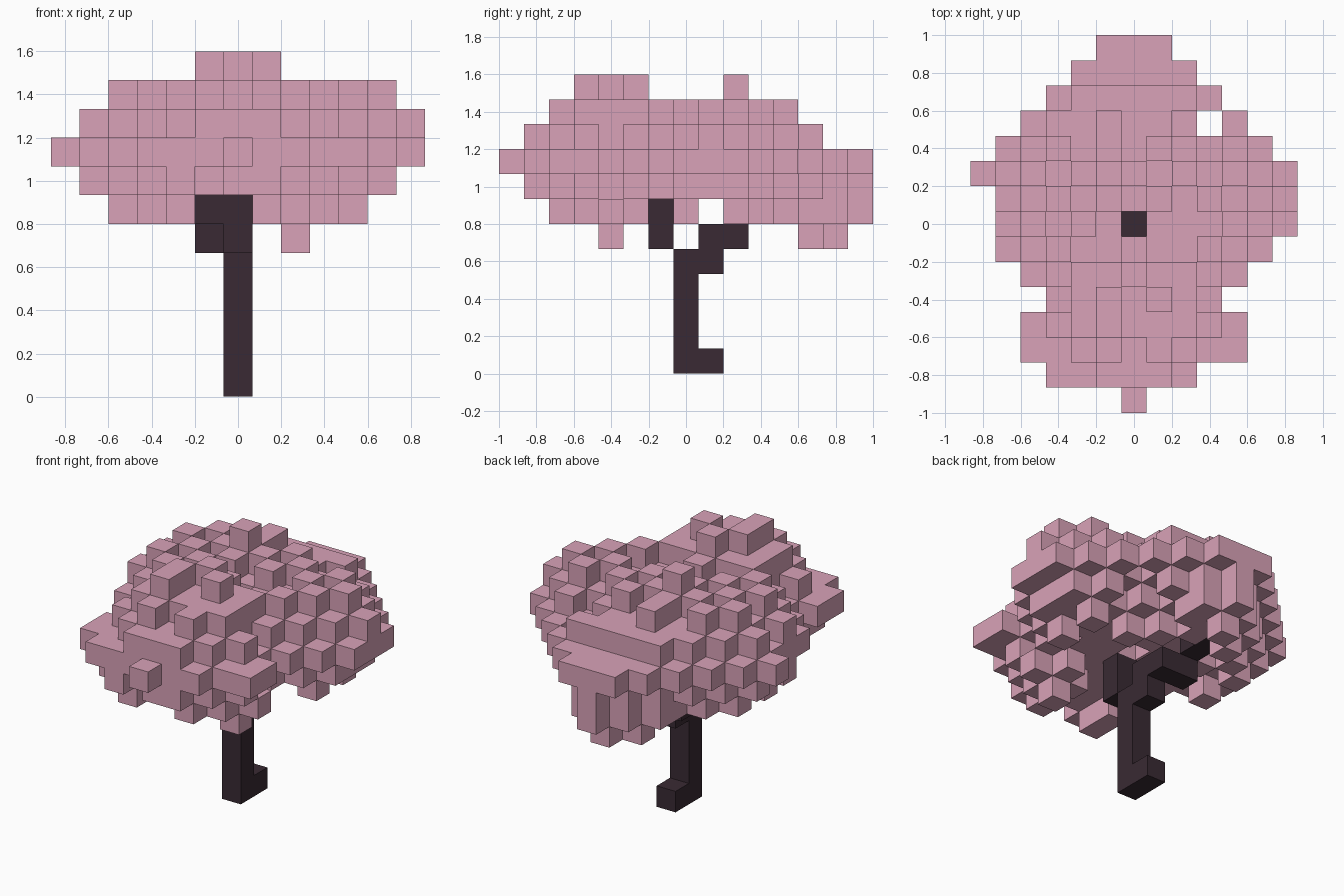
import bpy
import bmesh

default_cube = bpy.data.objects.get("Cube")
if default_cube:
    bpy.data.objects.remove(default_cube, do_unlink=True)

CELL = 2 / 15
SIDES = [(1, 0, 0), (-1, 0, 0), (0, 1, 0), (0, -1, 0), (0, 0, 1), (0, 0, -1)]


def make_material(name, color):
    material = bpy.data.materials.new(name)
    material.use_nodes = True
    material.diffuse_color = color
    shader = material.node_tree.nodes["Principled BSDF"]
    shader.inputs["Base Color"].default_value = color
    shader.inputs["Roughness"].default_value = 0.9
    return material


def neighbours(cell):
    return [tuple(a + b for a, b in zip(cell, side)) for side in SIDES]


def block_object(name, cells, material, hidden_by=()):
    """Skin a set of grid cells, keeping only the exposed square faces."""
    solid = set(cells) | set(hidden_by)
    bm = bmesh.new()
    corners = {}

    def corner(point):
        if point not in corners:
            x, y, z = point
            corners[point] = bm.verts.new(((x - 0.5) * CELL, (y - 0.5) * CELL, z * CELL))
        return corners[point]

    for cell in sorted(cells):
        for side, other in zip(SIDES, neighbours(cell)):
            if other in solid:
                continue
            axis = next(n for n in range(3) if side[n])
            u, v = (axis + 1) % 3, (axis + 2) % 3
            ring = []
            for du, dv in ((0, 0), (1, 0), (1, 1), (0, 1)):
                point = list(cell)
                point[axis] += side[axis] > 0
                point[u] += du
                point[v] += dv
                ring.append(corner(tuple(point)))
            if side[axis] < 0:
                ring.reverse()
            bm.faces.new(ring)
    mesh = bpy.data.meshes.new(name)
    bm.to_mesh(mesh)
    bm.free()
    mesh.materials.append(material)
    obj = bpy.data.objects.new(name, mesh)
    bpy.context.collection.objects.link(obj)
    return obj


bark = make_material("dark bark", (0.041, 0.023, 0.033, 1))
blossom = make_material("pink blossom", (0.695, 0.365, 0.480, 1))

# Trunk with a root step and two crooked branches
trunk = {(0, 0, k) for k in range(5)} | {(0, 1, 0)}
back_branch = {(0, 1, 4), (0, 1, 5), (0, 2, 5), (-1, 2, 5), (-1, 3, 6), (-1, 4, 6)}
front_branch = {(0, -1, 5), (0, -1, 6), (-1, -1, 6)}
wood = trunk | back_branch | front_branch

# Crown outline: width of each row from front to back, then of each layer
ROWS = [(0, 0), (-3, 2), (-4, 4), (-4, 4), (-3, 3), (-4, 4), (-5, 5), (-5, 6),
        (-5, 6), (-6, 6), (-5, 5), (-4, 4), (-3, 3), (-2, 2), (-1, 1)]
LAYER_X = {6: (-4, 4), 7: (-5, 5), 8: (-6, 6), 9: (-5, 6), 10: (-4, 5)}
LAYER_Y = {6: (-5, 7), 7: (-6, 7), 8: (-7, 7), 9: (-6, 5), 10: (-5, 4)}


def within(value, span):
    return span[0] <= value <= span[1]


def in_outline(cell):
    i, j, k = cell
    if (i, j) == (3, 4) or not -7 <= j <= 7:
        return False
    if k == 6 and (j in (-1, 1) or (i in (-1, 0) and j < 1)):
        return False
    return within(i, ROWS[j + 7]) and within(i, LAYER_X[k]) and within(j, LAYER_Y[k])


def reach(cell):
    i, j, k = cell
    return abs(i) + abs(j) + abs(k - 8)


def holds_tuft(cell):
    """Whether a tuft, a block with one more on each side, is centred here."""
    i, j, k = cell
    if not all(in_outline(other) for other in neighbours(cell)[:4]):
        return False
    if k == 8:
        return reach(cell) <= 7 and not (i == 3 and j in (-2, -1))
    # Staggered tufts above and below the middle layer
    staggered = (i + j) % 2 == 0 and 4 <= abs(i) + abs(j) <= 6
    if k == 9:
        return staggered and j < 4
    return k == 7 and staggered and in_outline((i, j, 6))


outline = [(i, j, k) for i in range(-6, 7) for j in range(-7, 8) for k in range(6, 11)]
outline = [cell for cell in outline if in_outline(cell)]
space = [cell for cell in outline if cell[:2] != (0, 0) and cell not in wood]
centres = {cell for cell in outline if holds_tuft(cell)}
centres |= {(-1, 4, 9), (1, 1, 9), (-2, 0, 9), (-2, -5, 7)}

# Highest and lowest tufts
tip_tufts = {(-1, -4, 10), (-1, -3, 10), (1, -3, 10), (0, -2, 10), (-1, 2, 10)}
tip_tufts |= {(2, -3, 6), (0, 6, 6), (-1, 5, 6)}
crown = {other for cell in centres for other in [cell] + neighbours(cell)} & set(space)
crown |= {other for cell in tip_tufts for other in [cell] + neighbours(cell)} - wood

# Complete the outline with the innermost block of each empty line
for axis in range(3):
    def flatten(cell):
        return cell[:axis] + cell[axis + 1:]
    filled = {flatten(cell) for cell in crown}
    for cell in sorted(space, key=reach):
        if flatten(cell) not in filled:
            crown.add(cell)
            filled.add(flatten(cell))

block_object("trunk_and_branches", wood, bark)
block_object("blossom_crown", crown, blossom, hidden_by=wood)
